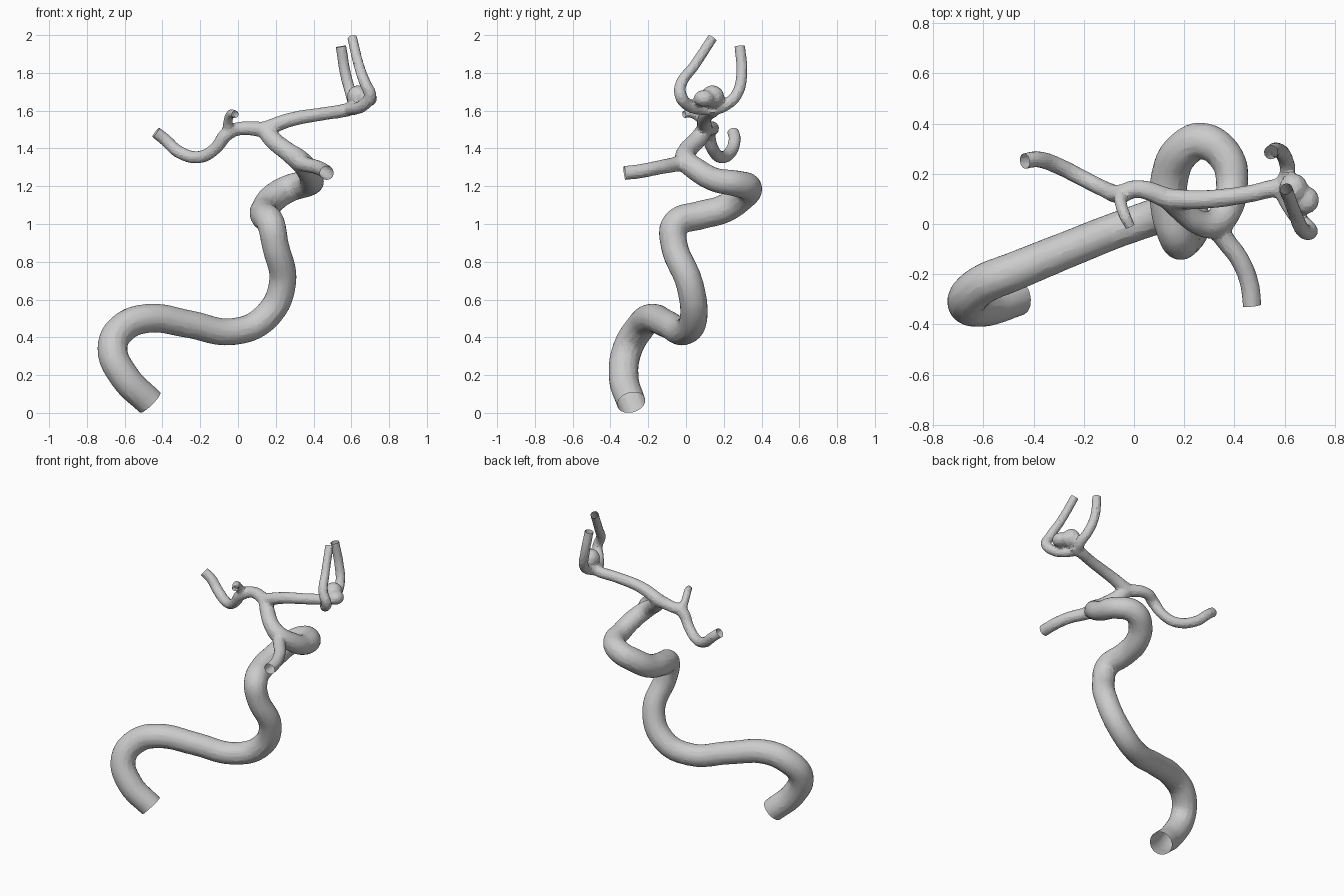
import bpy, bmesh
from mathutils import Vector, Matrix

if "Cube" in bpy.data.objects:
    bpy.data.objects.remove(bpy.data.objects["Cube"])

# Centrelines: (x, y, z, radius)
trunk = [(-.465, -.29, .055, .075), (-.60, -.33, .19, .078), (-.665, -.31, .34, .078),
         (-.61, -.245, .45, .078), (-.48, -.19, .50, .076), (-.26, -.10, .47, .072),
         (-.03, -.01, .43, .070), (.14, .04, .50, .072), (.235, .02, .68, .071),
         (.195, -.065, .90, .070), (.175, -.055, 1.00, .073), (.14, .07, 1.045, .074),
         (.145, .20, 1.08, .074), (.19, .29, 1.14, .074), (.275, .33, 1.19, .072),
         (.37, .26, 1.215, .068), (.39, .15, 1.235, .062), (.37, .06, 1.285, .060),
         (.32, .0, 1.34, .056), (.26, .005, 1.385, .048), (.185, .06, 1.445, .046),
         (.14, .10, 1.50, .042)]
front_branch = [(.32, .0, 1.33, .045), (.36, -.06, 1.315, .038), (.42, -.14, 1.30, .036),
                (.46, -.24, 1.28, .036), (.47, -.325, 1.27, .036)]
left_branch = [(.14, .10, 1.50, .040), (.01, .14, 1.505, .034), (-.055, .12, 1.48, .036),
               (-.12, .14, 1.40, .031), (-.20, .18, 1.355, .031), (-.31, .235, 1.38, .032),
               (-.39, .258, 1.45, .031), (-.435, .25, 1.485, .030)]
small_twig = [(-.05, .12, 1.49, .030), (-.053, .085, 1.545, .023), (-.035, .03, 1.585, .022),
              (-.015, -.01, 1.58, .019)]
right_branch = [(.14, .10, 1.50, .040), (.27, .097, 1.55, .036), (.46, .12, 1.585, .033),
                (.58, .145, 1.605, .034), (.62, .14, 1.62, .034)]
back_twig = [(.58, .145, 1.605, .030), (.61, .20, 1.625, .030), (.60, .265, 1.68, .029),
             (.57, .295, 1.79, .028), (.545, .285, 1.94, .027)]
front_twig = [(.58, .145, 1.605, .030), (.62, .07, 1.61, .030), (.665, .01, 1.63, .031),
              (.70, -.028, 1.68, .031), (.675, -.027, 1.74, .029), (.64, .045, 1.84, .026),
              (.605, .14, 1.985, .025)]

curve = bpy.data.curves.new("vessel_path", 'CURVE')
curve.dimensions = '3D'
curve.bevel_depth = 1.0
curve.bevel_resolution = 5
curve.resolution_u = 6
curve.use_fill_caps = True
cuts = []


def tube(points, open_start=False, open_end=True):
    """Add a tapering tube; open ends run long and are trimmed later."""
    pts = [(Vector(p[:3]), p[3]) for p in points]
    if open_end:
        d = (pts[-1][0] - pts[-2][0]).normalized()
        cuts.append((pts[-1][0].copy(), d, pts[-1][1]))
        pts.append((pts[-1][0] + d * .05, pts[-1][1]))
    if open_start:
        d = (pts[0][0] - pts[1][0]).normalized()
        cuts.append((pts[0][0].copy(), d, pts[0][1]))
        pts.insert(0, (pts[0][0] + d * .05, pts[0][1]))
    s = curve.splines.new('BEZIER')
    s.bezier_points.add(len(pts) - 1)
    for bp, (co, r) in zip(s.bezier_points, pts):
        bp.co = co
        bp.radius = r + .002
        bp.handle_left_type = bp.handle_right_type = 'AUTO'


tube(trunk, open_start=True, open_end=False)
tube(right_branch, open_end=False)
for branch in (front_branch, left_branch, small_twig, back_twig, front_twig):
    tube(branch)


def evaluated_mesh(ob):
    bpy.context.view_layer.update()
    return bpy.data.meshes.new_from_object(ob.evaluated_get(bpy.context.evaluated_depsgraph_get()))


path = bpy.data.objects.new("vessel_path", curve)
bpy.context.collection.objects.link(path)
bm = bmesh.new()
bm.from_mesh(evaluated_mesh(path))
bpy.data.objects.remove(path)

# Bulge at the right-hand fork
for loc, size in (((.635, .14, 1.675), (.058, .062, .060)), ((.685, .095, 1.665), (.052, .055, .045))):
    bmesh.ops.create_icosphere(bm, subdivisions=3, radius=1,
                               matrix=Matrix.Translation(loc) @ Matrix.Diagonal((*size, 1)))
mesh = bpy.data.meshes.new("blood_vessel")
bm.to_mesh(mesh)
bm.free()
vessel = bpy.data.objects.new("blood_vessel", mesh)
bpy.context.collection.objects.link(vessel)

# Fuse all tubes into one skin, soften the joints, thin to irregular facets
m = vessel.modifiers.new("fuse", 'REMESH')
m.mode = 'VOXEL'
m.voxel_size = .010
m = vessel.modifiers.new("soften", 'SMOOTH')
m.factor = .5
m.iterations = 4
m = vessel.modifiers.new("facets", 'DECIMATE')
m.ratio = .2
fused = evaluated_mesh(vessel)
vessel.modifiers.clear()
vessel.data = fused

# Trim the open ends
bm = bmesh.new()
bm.from_mesh(fused)
for co, d, r in cuts:
    near = [f for f in bm.faces if (f.calc_center_median() - co).length < r + .07
            and abs((f.calc_center_median() - co).dot(d)) < .09]
    geom = near + list({e for f in near for e in f.edges}) + list({v for f in near for v in f.verts})
    bmesh.ops.bisect_plane(bm, geom=geom, plane_co=co, plane_no=d, clear_outer=True)
bm.to_mesh(fused)
bm.free()

bpy.context.view_layer.objects.active = vessel
vessel.select_set(True)
bpy.ops.object.shade_smooth_by_angle(angle=.2)
